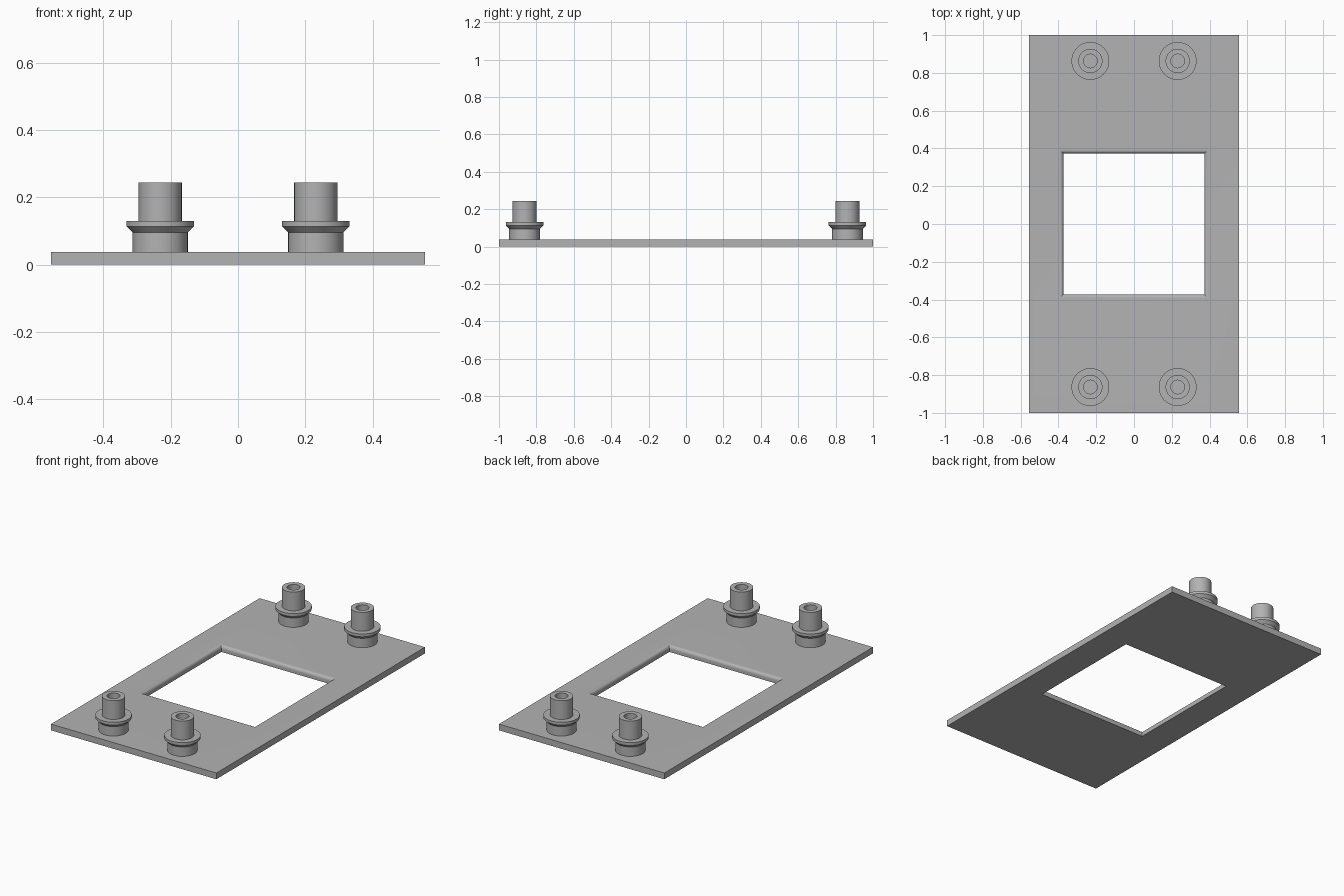
import bpy
import bmesh
import math

cube = bpy.data.objects.get("Cube")
if cube:
    bpy.data.objects.remove(cube, do_unlink=True)

grey = bpy.data.materials.new("plain_grey")
grey.use_nodes = True
GREY = (0.45, 0.45, 0.45, 1)
grey.diffuse_color = GREY
grey.node_tree.nodes["Principled BSDF"].inputs["Base Color"].default_value = GREY

HALF_X, HALF_Y, THICK = 0.555, 1.0, 0.038
HOLE, ROUND = 0.373, 0.02


def make_object(name, bm):
    bmesh.ops.remove_doubles(bm, verts=bm.verts, dist=1e-5)
    bmesh.ops.recalc_face_normals(bm, faces=bm.faces)
    mesh = bpy.data.meshes.new(name)
    bm.to_mesh(mesh)
    bm.free()
    mesh.materials.append(grey)
    obj = bpy.data.objects.new(name, mesh)
    bpy.context.collection.objects.link(obj)
    bpy.ops.object.select_all(action="DESELECT")
    obj.select_set(True)
    bpy.context.view_layer.objects.active = obj
    bpy.ops.object.shade_smooth_by_angle(angle=math.radians(30))
    return obj


# Flat plate with a square window
bm = bmesh.new()
xs = (-HALF_X, -HOLE, HOLE, HALF_X)
ys = (-HALF_Y, -HOLE, HOLE, HALF_Y)
for i in range(3):
    for j in range(3):
        if (i, j) != (1, 1):
            corners = ((i, j), (i + 1, j), (i + 1, j + 1), (i, j + 1))
            bm.faces.new([bm.verts.new((xs[a], ys[b], 0)) for a, b in corners])
bmesh.ops.remove_doubles(bm, verts=bm.verts, dist=1e-5)
extruded = bmesh.ops.extrude_face_region(bm, geom=bm.faces[:])
top = [v for v in extruded["geom"] if isinstance(v, bmesh.types.BMVert)]
bmesh.ops.translate(bm, verts=top, vec=(0, 0, THICK))

# Rounded upper rims on the front and back of the window
rims = [e for e in bm.edges
        if all(v.co.z > THICK / 2 and abs(abs(v.co.y) - HOLE) < 1e-4
               and abs(v.co.x) < HOLE + 0.01 for v in e.verts)]
bmesh.ops.bevel(bm, geom=rims, offset=ROUND, segments=8, profile=0.5,
                affect="EDGES", clamp_overlap=True)
make_object("base_plate", bm)

# Flanged hollow post, as a radius and height profile
PROFILE = [(0.082, THICK), (0.082, 0.095), (0.1, 0.113), (0.1, 0.13),
           (0.064, 0.13), (0.064, 0.244), (0.036, 0.244), (0.036, THICK)]


def make_post(name, x, y):
    bm = bmesh.new()
    verts = [bm.verts.new((r, 0, z)) for r, z in PROFILE]
    edges = [bm.edges.new(pair) for pair in zip(verts, verts[1:])]
    bmesh.ops.spin(bm, geom=verts + edges, cent=(0, 0, 0), axis=(0, 0, 1),
                   angle=math.tau, steps=48, use_merge=True)
    make_object(name, bm).location = (x, y, 0)


for side, x in (("left", 0.231), ("right", -0.231)):
    for end, y in (("front", -0.863), ("back", 0.863)):
        make_post(f"{end}_{side}_post", x, y)
